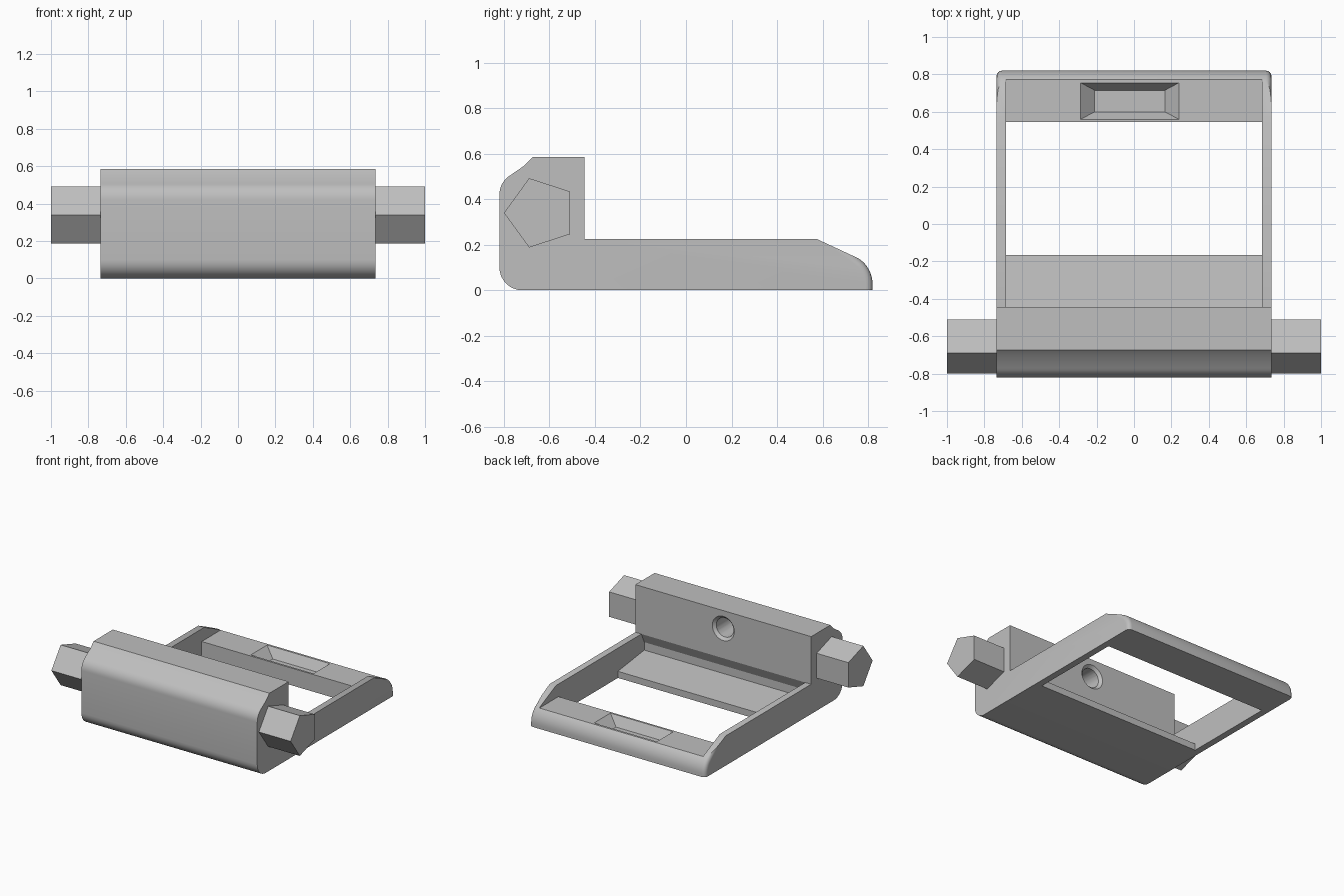
import bpy
import bmesh
from math import cos, sin, pi, radians
from mathutils import Matrix, Vector

if "Cube" in bpy.data.objects:
    bpy.data.objects.remove(bpy.data.objects["Cube"], do_unlink=True)

grey = bpy.data.materials.new("plain grey")
grey.use_nodes = True
colour = (0.52, 0.52, 0.52, 1)
grey.diffuse_color = colour
grey.node_tree.nodes["Principled BSDF"].inputs["Base Color"].default_value = colour


def finish(bm, name):
    bmesh.ops.recalc_face_normals(bm, faces=bm.faces)
    mesh = bpy.data.meshes.new(name)
    bm.to_mesh(mesh)
    bm.free()
    mesh.materials.append(grey)
    obj = bpy.data.objects.new(name, mesh)
    bpy.context.collection.objects.link(obj)
    return obj


def prism(profile, half_width):
    """Extrude a (y, z) profile along x, centred."""
    bm = bmesh.new()
    face = bm.faces.new([bm.verts.new((-half_width, y, z)) for y, z in profile])
    grown = bmesh.ops.extrude_face_region(bm, geom=[face])["geom"]
    verts = [v for v in grown if isinstance(v, bmesh.types.BMVert)]
    bmesh.ops.translate(bm, verts=verts, vec=(2 * half_width, 0, 0))
    return bm


def arc(cy, cz, ry, rz, start, end, steps=8):
    angles = [radians(start + (end - start) * i / steps) for i in range(steps + 1)]
    return [(cy + ry * cos(a), cz + rz * sin(a)) for a in angles]


def cut(target, cutter):
    cutter.hide_render = True
    mod = target.modifiers.new("cut", "BOOLEAN")
    mod.operation = "DIFFERENCE"
    mod.solver = "EXACT"
    mod.object = cutter
    bpy.context.view_layer.objects.active = target
    bpy.ops.object.modifier_apply(modifier=mod.name)
    bpy.data.objects.remove(cutter, do_unlink=True)


# Outer side outline of the frame and its tall front block
outline = [(0.82, 0)]
outline += arc(0.69, 0.025, 0.13, 0.135, 0, 58)
outline += [(0.575, 0.225), (-0.445, 0.225), (-0.445, 0.585), (-0.675, 0.585), (-0.71, 0.548)]
outline += arc(-0.72, 0.42, 0.1, 0.1, 120, 180)
outline += arc(-0.72, 0.1, 0.1, 0.1, 180, 270)
bm = prism(outline, 0.735)

# Rounded rear corners
corner = [e for e in bm.edges
          if all(v.co.y > 0.74 for v in e.verts)
          and abs(e.verts[0].co.x - e.verts[1].co.x) < 0.01
          and max(v.co.z for v in e.verts) > 0.01]
bmesh.ops.bevel(bm, geom=corner, offset=0.03, segments=4, profile=0.5,
                affect="EDGES", clamp_overlap=True)
frame = finish(bm, "frame")

# Open window, sloping front ledge, undercut and lowered rear bar
window = [(-0.445, 0.225), (-0.48, 0.15), (-0.48, 0.09), (-0.165, 0.05),
          (-0.165, -0.1), (0.545, -0.1), (0.545, 0.13), (0.9, 0.13),
          (0.9, 0.3), (-0.4, 0.3)]
cut(frame, finish(prism(window, 0.685), "window_cutter"))

# Tapered pocket in the rear bar
bm = bmesh.new()
for x0, x1, y0, y1, z in ((-0.21, 0.165, 0.60, 0.715, 0.06),
                          (-0.3225, 0.2775, 0.54, 0.775, 0.165)):
    for x in (x0, x1):
        for y in (y0, y1):
            bm.verts.new((x, y, z))
bmesh.ops.convex_hull(bm, input=bm.verts)
cut(frame, finish(bm, "pocket_cutter"))


# Countersunk blind hole in the back of the block
def hole(name, r_inner, r_outer, y_inner, y_outer):
    bm = bmesh.new()
    turn = Matrix.Rotation(-pi / 2, 4, "X")
    place = Matrix.Translation(Vector((0, (y_inner + y_outer) / 2, 0.45)))
    bmesh.ops.create_cone(bm, cap_ends=True, segments=32, radius1=r_inner,
                          radius2=r_outer, depth=y_outer - y_inner, matrix=place @ turn)
    return finish(bm, name)


cut(frame, hole("bore_cutter", 0.072, 0.072, -0.68, -0.4))
cut(frame, hole("countersink_cutter", 0.07, 0.112, -0.467, -0.425))

# Five-sided pivot pins, one on each end of the block
pentagon = [(-0.64 + 0.16 * cos(pi + i * 2 * pi / 5), 0.34 + 0.16 * sin(pi + i * 2 * pi / 5))
            for i in range(5)]
for name, side in (("left_pin", 1), ("right_pin", -1)):
    bm = prism(pentagon, 0.1325)
    bmesh.ops.translate(bm, verts=bm.verts, vec=(side * 0.8675, 0, 0))
    finish(bm, name)

# Smooth the rounded surfaces, keep the corners crisp
bpy.ops.object.select_all(action="DESELECT")
frame.select_set(True)
bpy.context.view_layer.objects.active = frame
bpy.ops.object.shade_smooth_by_angle(angle=radians(25))
